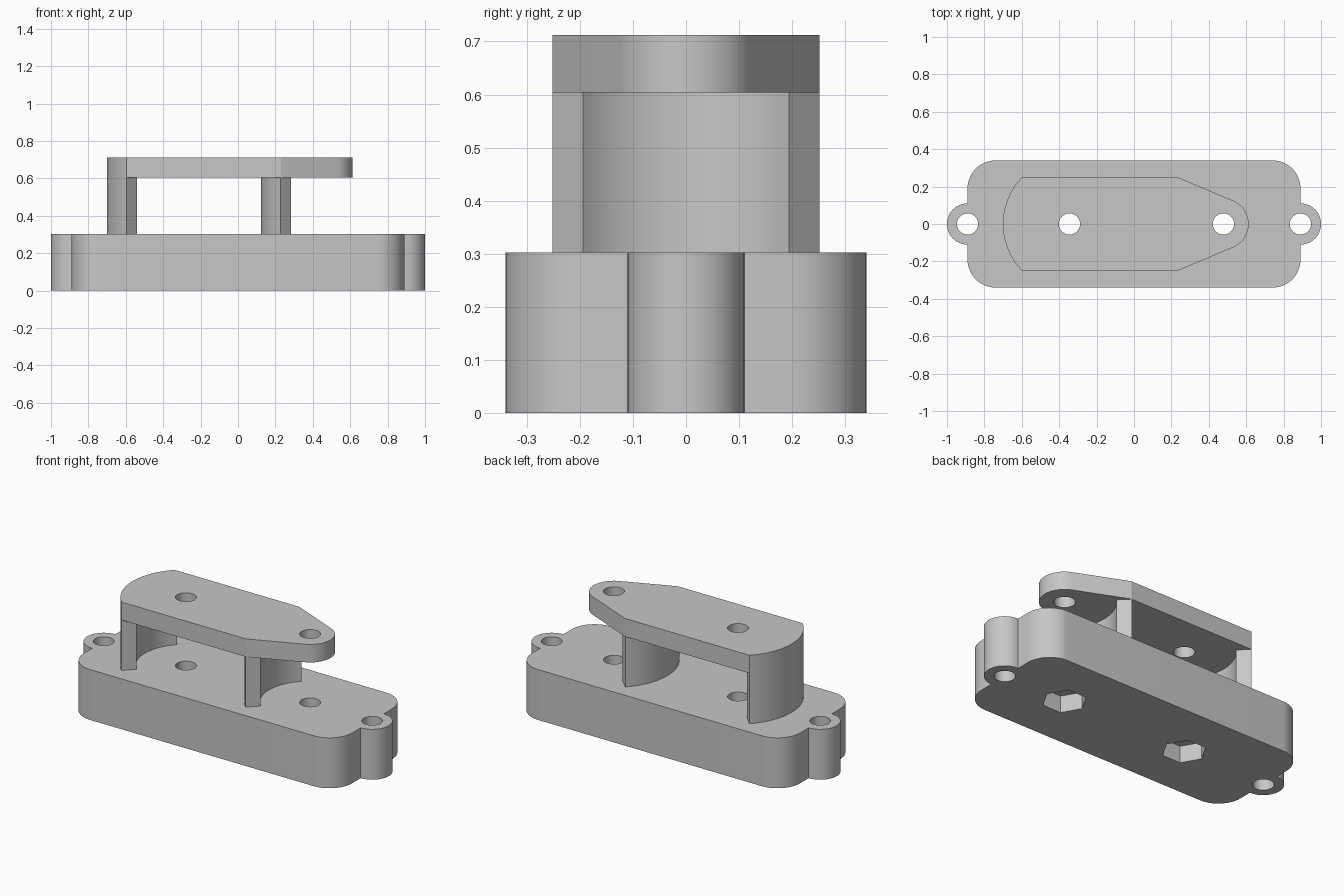
import bpy
import bmesh
from math import cos, sin, radians

cube = bpy.data.objects.get("Cube")
if cube:
    bpy.data.objects.remove(cube, do_unlink=True)

# Shared dimensions
BASE_TOP, PLATE_LOW, PLATE_TOP = 0.302, 0.604, 0.712
HALF_LEN, HALF_WID, CORNER, EAR = 0.89, 0.34, 0.15, 0.11
PINS = (-0.345, 0.478)          # bolt axes on the centre line
WALL_OUT, WALL_IN = 0.356, 0.274
BOLT, NUT, NUT_DEPTH = 0.057, 0.12, 0.1

grey = bpy.data.materials.new("light grey")
grey.use_nodes = True
grey.diffuse_color = (0.57, 0.57, 0.57, 1)
grey.node_tree.nodes["Principled BSDF"].inputs["Base Color"].default_value = grey.diffuse_color


def arc(cx, cy, r, start, end, steps=16):
    """Points along an arc, angles in degrees."""
    angles = [radians(start + (end - start) * i / steps) for i in range(steps + 1)]
    return [(cx + r * cos(a), cy + r * sin(a)) for a in angles]


def prism(name, outline, low, high):
    """Extrude a flat outline between two heights."""
    bm = bmesh.new()
    face = bm.faces.new([bm.verts.new((x, y, low)) for x, y in outline])
    extruded = bmesh.ops.extrude_face_region(bm, geom=[face])["geom"]
    for v in extruded:
        if isinstance(v, bmesh.types.BMVert):
            v.co.z = high
    bmesh.ops.recalc_face_normals(bm, faces=bm.faces)
    mesh = bpy.data.meshes.new(name)
    bm.to_mesh(mesh)
    bm.free()
    mesh.materials.append(grey)
    obj = bpy.data.objects.new(name, mesh)
    bpy.context.collection.objects.link(obj)
    return obj


def activate(obj):
    bpy.ops.object.select_all(action="DESELECT")
    obj.select_set(True)
    bpy.context.view_layer.objects.active = obj


def cut(obj, x, radius, low, high, sides=32):
    """Bore a round or hexagonal hole on the centre line."""
    outline = arc(x, 0, radius, 0, 360, sides)[:-1]
    cutter = prism("hole_cutter", outline, low, high)
    cutter.hide_render = True
    mod = obj.modifiers.new("hole", "BOOLEAN")
    mod.operation = "DIFFERENCE"
    mod.solver = "EXACT"
    mod.object = cutter
    activate(obj)
    bpy.ops.object.modifier_apply(modifier=mod.name)
    bpy.data.objects.remove(cutter, do_unlink=True)


def smooth(obj):
    activate(obj)
    bpy.ops.object.shade_smooth_by_angle(angle=radians(20))


# Rounded base block with a mounting ear at each end
cx, cy = HALF_LEN - CORNER, HALF_WID - CORNER
base = prism("base_block",
             arc(HALF_LEN, 0, EAR, -90, 90, 24)
             + arc(cx, cy, CORNER, 0, 90)
             + arc(-cx, cy, CORNER, 90, 180)
             + arc(-HALF_LEN, 0, EAR, 90, 270, 24)
             + arc(-cx, -cy, CORNER, 180, 270)
             + arc(cx, -cy, CORNER, 270, 360),
             0, BASE_TOP)
for x in (-HALF_LEN, HALF_LEN) + PINS:
    cut(base, x, BOLT, -0.1, BASE_TOP + 0.1)
for x in PINS:
    cut(base, x, NUT, -0.1, NUT_DEPTH, sides=6)

# Top plate: round back end, tapered nose with a rounded tip
half = WALL_OUT * sin(radians(45))
plate = prism("top_plate",
              arc(PINS[1], 0, 0.135, -67, 67, 24)
              + [(0.23, half)]
              + arc(PINS[0], 0, WALL_OUT, 135, 225, 24)
              + [(0.23, -half)],
              PLATE_LOW, PLATE_TOP)
for x in PINS:
    cut(plate, x, BOLT, PLATE_LOW - 0.1, PLATE_TOP + 0.1)

# Curved walls carrying the plate, each centred on a bolt axis
walls = [prism(name,
               arc(x, 0, WALL_OUT, 135, 225, 24) + arc(x, 0, WALL_IN, 225, 135, 24),
               BASE_TOP, PLATE_LOW)
         for name, x in zip(("rear_curved_wall", "nose_curved_wall"), PINS)]

for part in [base, plate] + walls:
    smooth(part)
